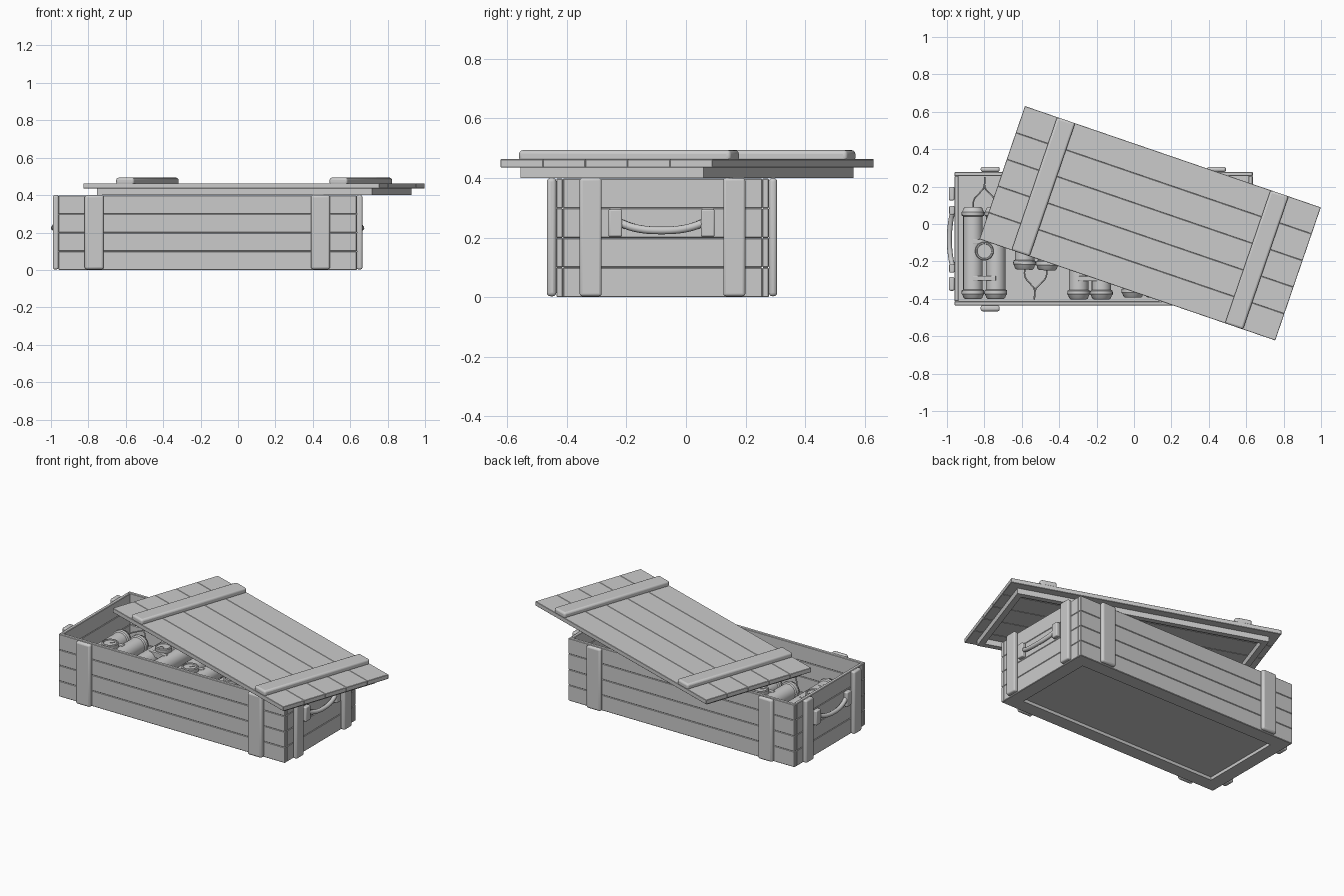
import bpy, bmesh, math
from mathutils import Matrix, Vector

if "Cube" in bpy.data.objects:
    bpy.data.objects.remove(bpy.data.objects["Cube"])


def finish(bm, name, mat=Matrix(), bevel=0.0, smooth=False, segs=2):
    bmesh.ops.recalc_face_normals(bm, faces=bm.faces)
    me = bpy.data.meshes.new(name)
    bm.to_mesh(me)
    bm.free()
    ob = bpy.data.objects.new(name, me)
    bpy.context.collection.objects.link(ob)
    ob.matrix_world = mat
    if bevel:
        m = ob.modifiers.new("bevel", 'BEVEL')
        m.width, m.segments = bevel, segs
    if smooth:
        bpy.context.view_layer.objects.active = ob
        ob.select_set(True)
        bpy.ops.object.shade_smooth_by_angle(angle=math.radians(35))
        ob.select_set(False)
    return ob


def box(bm, x0, x1, y0, y1, z0, z1):
    m = Matrix.Translation(((x0 + x1) / 2, (y0 + y1) / 2, (z0 + z1) / 2))
    bmesh.ops.create_cube(bm, size=1, matrix=m @ Matrix.Diagonal((x1 - x0, y1 - y0, z1 - z0, 1)))


def boxes(name, items, mat=Matrix(), bevel=0.0, segs=2):
    bm = bmesh.new()
    for b in items:
        box(bm, *b)
    return finish(bm, name, mat, bevel, segs > 2, segs)


def frame(x0, x1, y0, y1, w, z0, z1):
    return [(x0, x1, y0, y0 + w, z0, z1), (x0, x1, y1 - w, y1, z0, z1),
            (x0, x0 + w, y0 + w, y1 - w, z0, z1), (x1 - w, x1, y0 + w, y1 - w, z0, z1)]


def lathe(name, profile, mat, sides=24):
    # profile points are (radius, position along local y)
    bm = bmesh.new()
    vs = [bm.verts.new((r, y, 0)) for r, y in profile]
    es = [bm.edges.new(p) for p in zip(vs, vs[1:])]
    bmesh.ops.spin(bm, geom=vs + es, axis=(0, 1, 0), cent=(0, 0, 0), steps=sides, angle=2 * math.pi)
    bmesh.ops.remove_doubles(bm, verts=bm.verts, dist=1e-5)
    return finish(bm, name, mat, smooth=True)


def tube(name, pts, r, mat=Matrix(), res=3):
    cu = bpy.data.curves.new(name, 'CURVE')
    cu.dimensions = '3D'
    cu.bevel_depth, cu.bevel_resolution, cu.resolution_u = r, res, 6
    cu.use_fill_caps = True
    sp = cu.splines.new('BEZIER')
    sp.bezier_points.add(len(pts) - 1)
    for bp, p in zip(sp.bezier_points, pts):
        bp.co = p
        bp.handle_left_type = bp.handle_right_type = 'AUTO'
    ob = bpy.data.objects.new(name, cu)
    ob.matrix_world = mat
    bpy.context.collection.objects.link(ob)
    return ob


# crate walls: four courses of planks on each side
X0, X1, Y0, Y1, H, T = -0.96, 0.635, -0.435, 0.278, 0.398, 0.022
walls = []
for i in range(4):
    walls += frame(X0, X1, Y0, Y1, T, i * H / 4, (i + 1) * H / 4)
boxes("crate_wall_planks", walls, bevel=0.003, segs=1)

# floor panel and the raised frame beneath it
boxes("crate_floor", [(X0 + T, X1 - T, Y0 + T, Y1 - T, 0.02, 0.035)])
boxes("underside_frame", frame(X0 + 0.01, X1 - 0.01, Y0 + 0.01, Y1 - 0.01, 0.08, 0.0, 0.025))

# upright battens on long sides and ends
side = []
for x in (-0.82, 0.39):
    side += [(x, x + 0.102, Y0 - 0.032, Y0, 0.003, 0.4), (x, x + 0.102, Y1, Y1 + 0.028, 0.003, 0.4)]
boxes("side_battens", side, bevel=0.012, segs=3)
ends = []
for y in (-0.357, 0.125):
    ends += [(X0 - 0.03, X0, y, y + 0.074, 0.003, 0.4), (X1, X1 + 0.03, y, y + 0.074, 0.003, 0.4)]
boxes("end_battens", ends, bevel=0.009, segs=3)

# rope-style carrying handles on both ends
for s, xe, label in ((-1, X0, "left"), (1, X1, "right")):
    blocks = []
    for y in (-0.26, 0.05):
        xs = sorted((xe, xe + s * 0.028))
        blocks.append((*xs, y, y + 0.046, 0.203, 0.295))
    boxes(label + "_handle_blocks", blocks, bevel=0.006, segs=3)
    tube(label + "_handle_grip",
         [(xe + s * 0.008, -0.235, 0.255), (xe + s * 0.021, -0.17, 0.232), (xe + s * 0.027, -0.082, 0.224),
          (xe + s * 0.021, 0.006, 0.232), (xe + s * 0.008, 0.073, 0.255)], 0.0135)

# lid, lying skewed over the crate
lid = Matrix.Translation((0.086, 0.004, 0)) @ Matrix.Rotation(math.radians(-18.9), 4, 'Z')
L, W = 0.836, 0.376
pw = 2 * W / 5
boxes("lid_planks", [(-L, L, -W + i * pw, -W + (i + 1) * pw, 0.435, 0.463) for i in range(5)],
      lid, 0.002, 1)
boxes("lid_inner_frame", frame(-L + 0.058, L - 0.058, -W + 0.052, W - 0.052, 0.035, 0.4, 0.437), lid)
boxes("lid_battens", [(s * 0.603 - 0.051, s * 0.603 + 0.051, -W, W, 0.455, 0.493) for s in (-1, 1)],
      lid, 0.012, 3)

# one stick: body with a stepped, tapered cap on each end
half = [(0.052, 0.0), (0.052, 0.195), (0.06, 0.2), (0.061, 0.218), (0.056, 0.224),
        (0.05, 0.24), (0.042, 0.246), (0.0, 0.246)]
STICK = [(r, -y) for r, y in reversed(half)] + half[1:]
DIAL = [(0, 0), (0.047, 0), (0.05, 0.005), (0.05, 0.032), (0.046, 0.036), (0.04, 0.036), (0.038, 0.03), (0, 0.03)]


def bundle(n, x, y, deg):
    base = Matrix.Translation((x, y, 0.2)) @ Matrix.Rotation(math.radians(deg), 4, 'Z')
    for s in (-1, 1):
        for z in (0, -0.108):
            lathe("charge_stick_%d" % n, STICK, base @ Matrix.Translation((s * 0.061, 0, z)))
    # straps tying the sticks together
    straps = []
    for c in (-0.135, 0.06):
        straps.append((-0.062, 0.062, c - 0.013, c + 0.013, 0.02, 0.055))
    boxes("strap_%d" % n, straps, base, 0.004)
    # round timer with hands
    up = base @ Matrix.Translation((0, 0.01, 0.042))
    lathe("timer_%d" % n, DIAL, up @ Matrix.Rotation(math.pi / 2, 4, 'X'))
    for ang, ln in ((-40, 0.03), (35, 0.02)):
        boxes("timer_hand_%d" % n, [(-0.002, 0.002, 0, ln, 0.029, 0.033)],
              up @ Matrix.Rotation(math.radians(ang), 4, 'Z'))
    # forked fuse wire at one end
    for s in (-1, 1):
        tube("fuse_wire_%d" % n, [(s * 0.06, 0.24, 0), (s * 0.055, 0.285, 0.012), (s * 0.022, 0.325, 0.02),
                                  (s * 0.005, 0.345, 0.022), (0.002, 0.405, 0.022)], 0.004, base, 1)


for n, b in enumerate([(-0.80, -0.155, 0), (-0.517, 0.0, 178), (-0.235, -0.157, 0),
                       (0.055, -0.148, 0), (0.345, 0.0, 180)], 1):
    bundle(n, *b)
